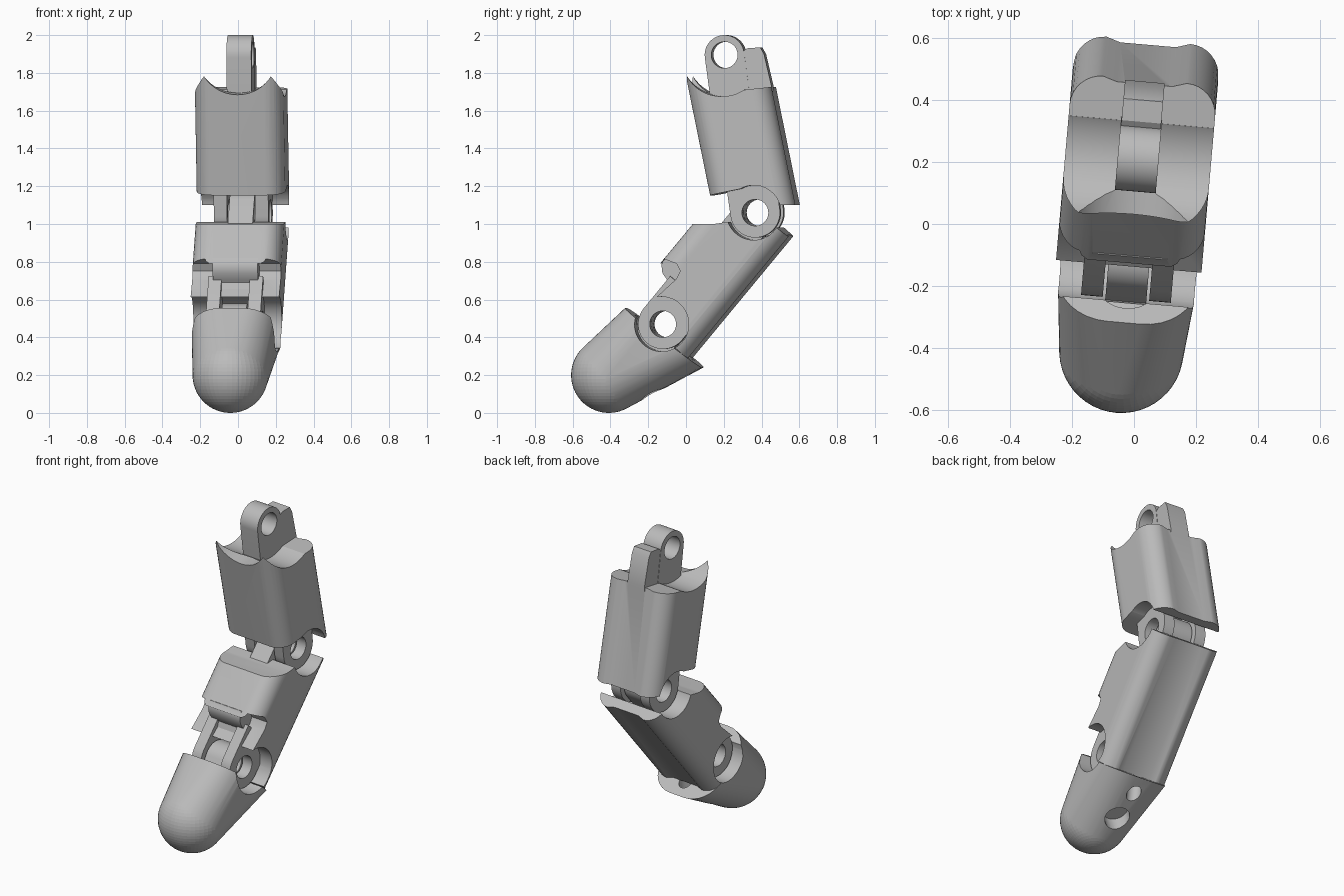
import bpy, bmesh, math
from mathutils import Matrix, Vector

cube = bpy.data.objects.get("Cube")
if cube:
    bpy.data.objects.remove(cube, do_unlink=True)

grey = bpy.data.materials.new("plain grey")
grey.use_nodes = True
grey.diffuse_color = (0.5, 0.5, 0.5, 1)
grey.node_tree.nodes["Principled BSDF"].inputs["Base Color"].default_value = (0.5, 0.5, 0.5, 1)

# Hinge centres in the side plane (y, z)
KNUCKLE, ELBOW, TIP_JOINT = (0.21, 1.895), (0.38, 1.06), (-0.11, 0.47)
CLEARANCE, BORE = 0.145, 0.07
YAW = Matrix.Translation((-0.005, 0, 0)) @ Matrix.Rotation(math.radians(-5), 4, 'Z')


def to_object(bm, name="part"):
    bmesh.ops.recalc_face_normals(bm, faces=bm.faces)
    mesh = bpy.data.meshes.new(name)
    bm.to_mesh(mesh)
    bm.free()
    obj = bpy.data.objects.new(name, mesh)
    bpy.context.collection.objects.link(obj)
    return obj


def extrude(points, offset):
    bm = bmesh.new()
    face = bm.faces.new([bm.verts.new(p) for p in points])
    new = bmesh.ops.extrude_face_region(bm, geom=[face])["geom"]
    bmesh.ops.translate(bm, vec=offset, verts=[v for v in new if isinstance(v, bmesh.types.BMVert)])
    return to_object(bm)


def slab(outline, x0, x1):
    """Side outline (y, z) extruded across x."""
    return extrude([(x0, y, z) for y, z in outline], (x1 - x0, 0, 0))


def circle(centre, r, n=48):
    return [(centre[0] + r * math.cos(2 * math.pi * i / n),
             centre[1] + r * math.sin(2 * math.pi * i / n)) for i in range(n)]


def axle(centre, r, half=0.5):
    return slab(circle(centre, r), -half, half)


def rod(a, b, r):
    """Round rod between two points."""
    a, b = Vector(a), Vector(b)
    bm = bmesh.new()
    turn = (b - a).to_track_quat('Z', 'Y').to_matrix().to_4x4()
    bmesh.ops.create_cone(bm, cap_ends=True, segments=40, radius1=r, radius2=r,
                          depth=(b - a).length, matrix=Matrix.Translation((a + b) / 2) @ turn)
    return to_object(bm)


def combine(obj, other, operation):
    mod = obj.modifiers.new("combine", 'BOOLEAN')
    mod.operation, mod.solver, mod.object = operation, 'EXACT', other
    graph = bpy.context.evaluated_depsgraph_get()
    graph.update()
    mesh = bpy.data.meshes.new_from_object(obj.evaluated_get(graph))
    obj.modifiers.clear()
    obj.data = mesh
    bpy.data.objects.remove(other, do_unlink=True)


def rounded(hx, hy, r, steps=8):
    """Rounded rectangle section, counter-clockwise from the +x +y corner."""
    pts = []
    for k, (sx, sy) in enumerate([(1, 1), (-1, 1), (-1, -1), (1, -1)]):
        for i in range(steps + 1):
            a = math.pi / 2 * (k + i / steps)
            pts.append((sx * (hx - r) + r * math.cos(a), sy * (hy - r) + r * math.sin(a)))
        if k == 0:  # shallow channel along the back
            pts += [(0.09, hy - 0.014), (-0.09, hy - 0.014)]
    return pts


def shell(low, high, outline):
    """Rounded tube body along the hinge line, trimmed to a side outline."""
    a, b = Vector((0, *low)), Vector((0, *high))
    axis = (b - a).normalized()
    depth = Vector((0, axis.z, -axis.y))
    pts = [a - axis * 0.3 + Vector((x, 0, 0)) + depth * d for x, d in rounded(0.235, 0.217, 0.1)]
    body = extrude(pts, axis * ((b - a).length + 0.6))
    combine(body, slab(outline, -0.4, 0.4), 'INTERSECT')
    return body


def arm(centre, r, target, x0, x1):
    """Rounded hinge arm reaching from a hinge to a target point."""
    c, t = Vector(centre), Vector(target)
    start = math.atan2(t.y - c.y, t.x - c.x) + math.pi / 2
    pts = [(c.x + r * math.cos(start + math.pi * i / 24), c.y + r * math.sin(start + math.pi * i / 24))
           for i in range(25)]
    step = t - c
    pts += [(pts[-1][0] + step.x, pts[-1][1] + step.y), (pts[0][0] + step.x, pts[0][1] + step.y)]
    return slab(pts, x0, x1)


def ears(body, centre, target):
    for x0, x1 in [(0.075, 0.145), (-0.145, -0.075)]:
        combine(body, arm(centre, 0.132, target, x0, x1), 'UNION')


def finish(obj, name):
    obj.name = obj.data.name = name
    obj.data.transform(YAW)
    obj.data.materials.clear()
    obj.data.materials.append(grey)
    for p in obj.data.polygons:
        p.material_index = 0
    bpy.ops.object.select_all(action='DESELECT')
    obj.select_set(True)
    bpy.context.view_layer.objects.active = obj
    bpy.ops.object.shade_smooth_by_angle(angle=math.radians(30))


# Upper segment: body, scooped top, tongue with bore, lower ears
upper = shell(ELBOW, KNUCKLE, [(0.08, 1.14), (0.33, 1.19), (0.46, 1.1), (0.66, 1.1),
                               (0.55, 1.735), (0.33, 1.71), (0.3, 1.8), (-0.1, 1.8)])
combine(upper, axle(KNUCKLE, 0.22), 'DIFFERENCE')
combine(upper, rod((0, -0.2, 1.87), (0, 0.17, 1.91), 0.21), 'DIFFERENCE')
combine(upper, axle(ELBOW, CLEARANCE), 'DIFFERENCE')
combine(upper, arm(KNUCKLE, 0.105, (0.25, 1.6), -0.066, 0.066), 'UNION')
combine(upper, slab([(0.29, 1.9), (0.33, 1.93), (0.4, 1.935), (0.42, 1.9), (0.46, 1.73),
                     (0.45, 1.6), (0.25, 1.6), (0.22, 1.79)], -0.064, 0.064), 'UNION')
combine(upper, axle(KNUCKLE, BORE), 'DIFFERENCE')
ears(upper, ELBOW, (0.35, 1.27))
combine(upper, axle(ELBOW, BORE), 'DIFFERENCE')
finish(upper, "upper_segment")

# Middle segment: body with stepped front, stop block, tongue above and ears below
middle = shell(TIP_JOINT, ELBOW, [(0.04, 1.0), (-0.2, 0.72), (-0.1, 0.815), (-0.03, 0.79), (-0.01, 0.75),
                                  (-0.03, 0.71), (-0.15, 0.6), (-0.2, 0.5), (0.02, 0.29), (0.1, 0.3),
                                  (0.61, 0.89), (0.49, 0.99), (0.3, 1.02), (0.17, 1.0)])
combine(middle, axle(ELBOW, CLEARANCE), 'DIFFERENCE')
combine(middle, axle(TIP_JOINT, CLEARANCE), 'DIFFERENCE')
combine(middle, slab([(-0.105, 0.82), (-0.12, 0.785), (-0.115, 0.74), (-0.08, 0.69), (-0.1, 0.62),
                      (0.0, 0.6), (0.06, 0.8)], -0.12, 0.12), 'UNION')
combine(middle, arm(ELBOW, 0.108, (0.24, 0.89), -0.066, 0.066), 'UNION')
ears(middle, TIP_JOINT, (0.03, 0.64))
for hinge in (ELBOW, TIP_JOINT):
    combine(middle, axle(hinge, BORE), 'DIFFERENCE')
finish(middle, "middle_segment")

# Fingertip: hull from a round tip to a rounded end face
bm = bmesh.new()
bmesh.ops.create_uvsphere(bm, u_segments=48, v_segments=32, radius=0.2,
                          matrix=Matrix.Translation((0, -0.41, 0.2)))
across = Vector((0, 0.79, -0.61))
for x, d in rounded(0.225, 0.258, 0.17):
    bm.verts.new(Vector((x, -0.115, 0.398)) + across * d)
hull = bmesh.ops.convex_hull(bm, input=bm.verts)
bmesh.ops.delete(bm, geom=[v for v in bm.verts if not v.link_faces], context='VERTS')
tip = to_object(bm)
combine(tip, axle(TIP_JOINT, CLEARANCE), 'DIFFERENCE')
combine(tip, rod((0, -0.2, 0.44), (0, -0.12, 0.6), 0.1), 'DIFFERENCE')
combine(tip, arm(TIP_JOINT, 0.108, (-0.2, 0.3), -0.066, 0.066), 'UNION')
combine(tip, axle(TIP_JOINT, BORE, 0.2), 'DIFFERENCE')
# Cord holes on the underside
combine(tip, rod((0, -0.14, 0.0), (0, -0.2, 0.17), 0.075), 'DIFFERENCE')
combine(tip, rod((0, -0.03, 0.05), (0, 0.03, 0.45), 0.042), 'DIFFERENCE')
finish(tip, "fingertip")
